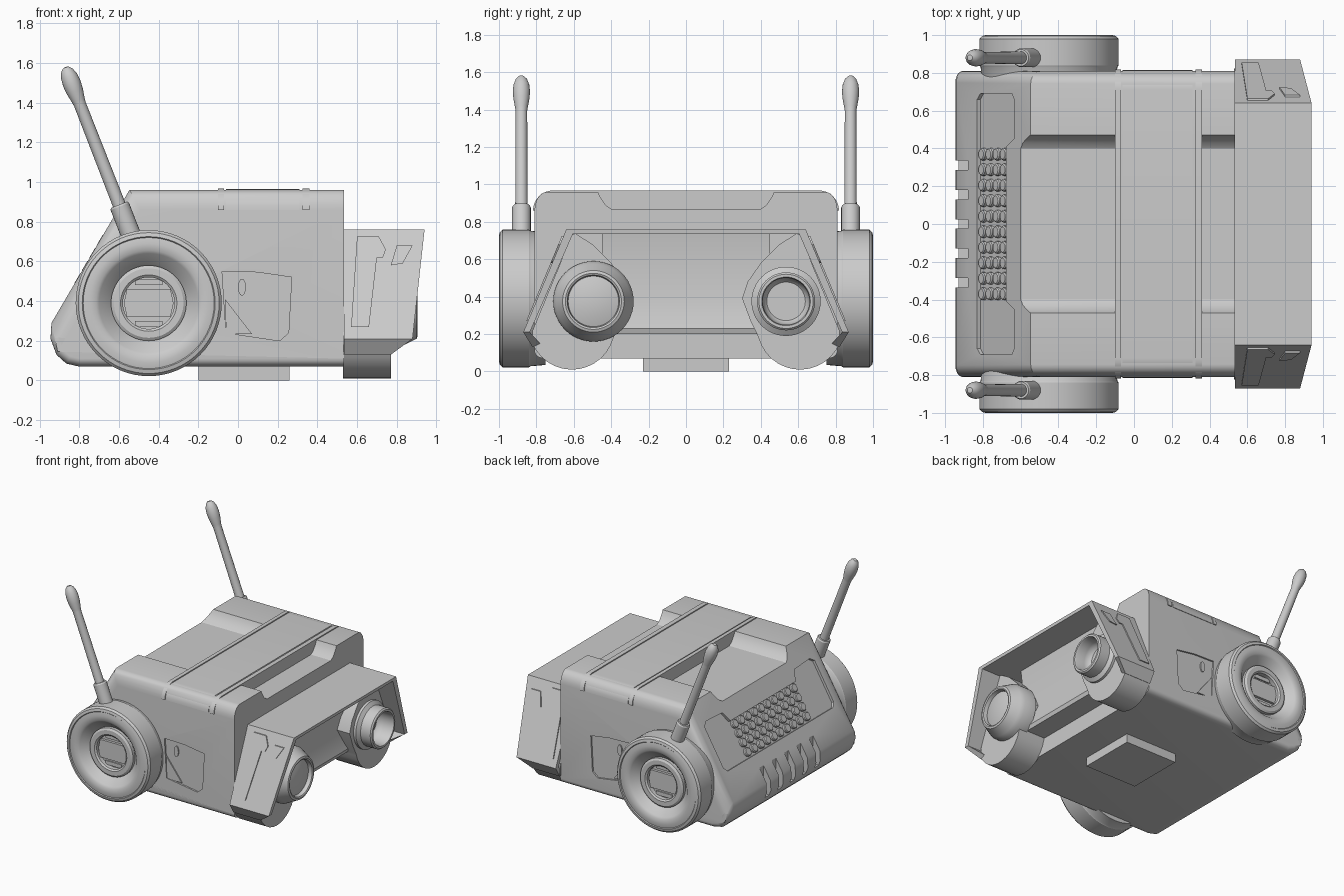
import bpy, bmesh, math
from mathutils import Vector

if "Cube" in bpy.data.objects:
    bpy.data.objects.remove(bpy.data.objects["Cube"])

grey = bpy.data.materials.new("plain_grey")
grey.diffuse_color = (0.6, 0.6, 0.6, 1)
grey.use_nodes = True
grey.node_tree.nodes["Principled BSDF"].inputs["Base Color"].default_value = grey.diffuse_color


def finish(name, bm):
    bmesh.ops.recalc_face_normals(bm, faces=bm.faces)
    me = bpy.data.meshes.new(name)
    bm.to_mesh(me)
    bm.free()
    me.materials.append(grey)
    ob = bpy.data.objects.new(name, me)
    bpy.context.collection.objects.link(ob)
    return ob


def prism(name, pts, fn, d0, d1):
    """Extrude a 2D outline; fn maps (a, b, depth) to a 3D point."""
    bm = bmesh.new()
    lo = [bm.verts.new(fn(a, b, d0)) for a, b in pts]
    hi = [bm.verts.new(fn(a, b, d1)) for a, b in pts]
    n = len(pts)
    bm.faces.new(lo)
    bm.faces.new(hi)
    for i in range(n):
        j = (i + 1) % n
        bm.faces.new((lo[i], lo[j], hi[j], hi[i]))
    return finish(name, bm)


def lathe(name, prof, origin, axis, seg=48):
    """Spin (radius, height) points around an axis."""
    bm = bmesh.new()
    q = Vector(axis).to_track_quat('Z', 'Y')
    rings = []
    for r, h in prof:
        k = seg if r > 0 else 1
        rings.append([bm.verts.new(Vector(origin) + q @ Vector(
            (r * math.cos(2 * math.pi * i / seg), r * math.sin(2 * math.pi * i / seg), h)))
            for i in range(k)])
    for A, B in zip(rings, rings[1:]):
        for i in range(seg):
            j = (i + 1) % seg
            f = [A[i % len(A)], A[j % len(A)], B[j % len(B)], B[i % len(B)]]
            bm.faces.new(list(dict.fromkeys(f)))
    return finish(name, bm)


def bake(ob):
    """Turn the modified shape into the real mesh."""
    dg = bpy.context.evaluated_depsgraph_get()
    me = bpy.data.meshes.new_from_object(ob.evaluated_get(dg))
    ob.modifiers.clear()
    ob.data = me


def cut(ob, cutters):
    for c in cutters:
        m = ob.modifiers.new("cut", 'BOOLEAN')
        m.operation, m.solver, m.object = 'DIFFERENCE', 'EXACT', c
        bake(ob)
        bpy.data.objects.remove(c)


def rect(a0, a1, b0, b1):
    return [(a0, b0), (a1, b0), (a1, b1), (a0, b1)]


def xz(a, b, d): return (a, d, b)
def yz(a, b, d): return (d, a, b)
def slant(a, b, d): return (-.94 + .506 * b - .862 * d, a, .29 + .862 * b + .506 * d)


# Body shell with rounded shoulders
side = [(-.94, .29), (-.945, .21), (-.915, .13), (-.865, .085), (-.80, .07),
        (.535, .07), (.535, .96), (-.547, .96)]
body = prism("body", side, xz, -.81, .81)
bm = bmesh.new()
bm.from_mesh(body.data)
w = bm.edges.layers.float.new("bevel_weight_edge")
for e in bm.edges:
    p, q = e.verts[0].co, e.verts[1].co
    if abs(p.y - q.y) < .01 and not (p.x > .5 and q.x > .5):
        e[w] = 1 if max(p.z, q.z) > .9 else .4
bm.to_mesh(body.data)
bm.free()
bv = body.modifiers.new("round", 'BEVEL')
bv.limit_method, bv.width, bv.segments, bv.use_clamp_overlap = 'WEIGHT', .1, 6, False
bake(body)

# Roof channels, rear vent recess, tail slots and side panel recesses
channel = [(-.40, .87), (.40, .87), (.43, .89), (.46, .935), (.48, .98), (.48, 1.1),
           (-.48, 1.1), (-.48, .98), (-.46, .935), (-.43, .89)]
half = [(.41, .52), (.45, .60), (.65, .61), (.69, .58), (.69, .25), (.66, .217)]
vent = half + [(-a, b) for a, b in reversed(half)]
panel = [(-.08, .55), (.10, .545), (.27, .52), (.255, .24), (.21, .20), (-.06, .24)]
cutters = [prism("c", channel, yz, -.9, -.10), prism("c", channel, yz, .36, .7),
           prism("c", vent, slant, -.02, .1)]
cutters += [prism("c", rect(-1.1, -.88, .17, .42), xz, y - .025, y + .025)
            for y in (-.31, -.155, 0, .155, .31)]
cutters += [prism("c", panel, xz, s * .797, s * .9) for s in (-1, 1)]
cut(body, cutters)

# Vent studs on the sloped rear
for i in range(4):
    for j in range(10):
        o = slant(-.37 + j * .0822, .26 + i * .075, -.03)
        lathe("vent_stud", [(0, 0), (.033, 0), (.033, .026), (.027, .032), (0, .032)],
              o, (-.862, 0, .506), 14)


# Strap across the roof
def arch(off):
    arc = [(.71 + (.1 + off) * math.cos(t * math.pi / 16), .86 + (.1 + off) * math.sin(t * math.pi / 16))
           for t in range(9)]
    return [(.70, .86)] + arc + [(-a, b) for a, b in reversed(arc)] + [(-.70, .86)]


prism("roof_strap", arch(.004), yz, -.06, .31)
for x0, x1 in ((-.10, -.07), (.325, .36)):
    prism("strap_edge", arch(.008), yz, x0, x1)

# Foot plate
prism("foot_plate", rect(-.20, .26, 0, .09), xz, -.23, .23)

hub = (-.45, .39)
for s in (-1, 1):
    # Side panel details
    prism("panel_triangle", [(-.065, .41), (.07, .235), (-.06, .235)], xz, s * .79, s * .806)
    prism("panel_button", [(.02 + .02 * math.cos(t * math.pi / 8), .47 + .043 * math.sin(t * math.pi / 8))
                           for t in range(16)], xz, s * .79, s * .806)
    # Round side drum with stepped face
    lathe("side_drum", [(0, 0), (.355, 0), (.362, .08), (.368, .09), (.368, .23), (.355, .245), (.335, .25),
                        (.33, .244), (.30, .25), (.265, .245), (.25, .235), (.19, .17), (.19, .195),
                        (.175, .205), (.142, .205), (.13, .195), (.13, .16), (0, .16)],
          (hub[0], s * .75, hub[1]), (0, s, 0), 64)
    prism("drum_bar", [(hub[0] + a, hub[1] + b) for a, b in
                       [(-.11, -.07), (.11, -.07), (.125, 0), (.11, .07), (-.11, .07), (-.125, 0)]],
          xz, s * .90, s * .93)
    for b in (-.105, .105):
        prism("drum_slat", rect(hub[0] - .07, hub[0] + .07, hub[1] + b - .015, hub[1] + b + .015),
              xz, s * .90, s * .92)
    # Antenna: collar, rod and bulb tip
    lathe("antenna", [(0, -.05), (.05, -.05), (.05, .125), (.044, .135), (.033, .135), (.031, .68), (.034, .70),
                      (.043, .75), (.046, .79), (.042, .83), (.031, .86), (.015, .877), (0, .88)],
          (-.55, s * .88, .76), (-.32, 0, .82), 24)


# Front hood: roof, flared sides and lower lips
def hood(a, b, d):
    return (.535 if d == 0 else (.94 - .11 * (.76 - b) if b >= .2 else .77), a, b)


prism("hood_roof", [(-.64, .76), (.64, .76), (.605, .735), (-.605, .735)], hood, 0, 1)
slot = [(.57, .27), (.66, .27), (.70, .62), (.73, .62), (.745, .66), (.71, .725), (.60, .725)]
notch = [(.77, .58), (.83, .59), (.88, .68), (.80, .68)]
for s in (-1, 1):
    prism("hood_side", [(s * .64, .76), (s * .87, .21), (s * .835, .21), (s * .605, .735)], hood, 0, 1)
    prism("hood_lip", [(s * .87, .21), (s * .82, .13), (s * .78, .15), (s * .835, .21)], hood, 0, 1)

    def flare(a, b, d): return (a, s * (.64 + .418 * (.76 - b) + d), b)
    prism("hood_plate", slot, flare, -.005, .009)
    prism("hood_plate_small", notch, flare, -.005, .009)
    # Lamp pod behind each lamp
    pod = [(.59, .737), (.50, .68), (.40, .58), (.33, .48), (.30, .39), (.345, .27), (.38, .20)]
    pod += [(.61 + .23 * math.cos(t), .24 + .23 * math.sin(t))
            for t in (math.radians(195 + 11 * k) for k in range(14))]
    pod += [(.82, .22), (.61, .73)]
    prism("lamp_pod", [(s * a, b) for a, b in pod], yz, .53, .77)

# Folded panel between the pods
prism("front_panel", [(.53, .20), (.70, .20), (.71, .23), (.66, .39), (.70, .74), (.53, .74)], xz, -.45, .45)

# Closed lamp and open tube lamp
lathe("lamp_closed", [(0, .70), (.215, .70), (.215, .80), (.20, .83), (.165, .90), (.15, .905), (.14, .90),
                      (.135, .87), (.08, .885), (0, .89)], (0, -.495, .375), (1, 0, 0))
dish = [(.125 * math.cos(t * math.pi / 12), .82 - .09 * math.sin(t * math.pi / 12)) for t in range(6)]
lathe("lamp_tube", [(0, .70), (.185, .70), (.185, .79), (.155, .81), (.155, .895), (.145, .905), (.13, .905),
                    (.125, .89)] + dish + [(0, .73)], (0, .535, .375), (1, 0, 0))

# Smooth shading with crisp edges
for ob in bpy.data.objects:
    ob.select_set(True)
bpy.context.view_layer.objects.active = body
bpy.ops.object.shade_smooth_by_angle(angle=math.radians(30))
